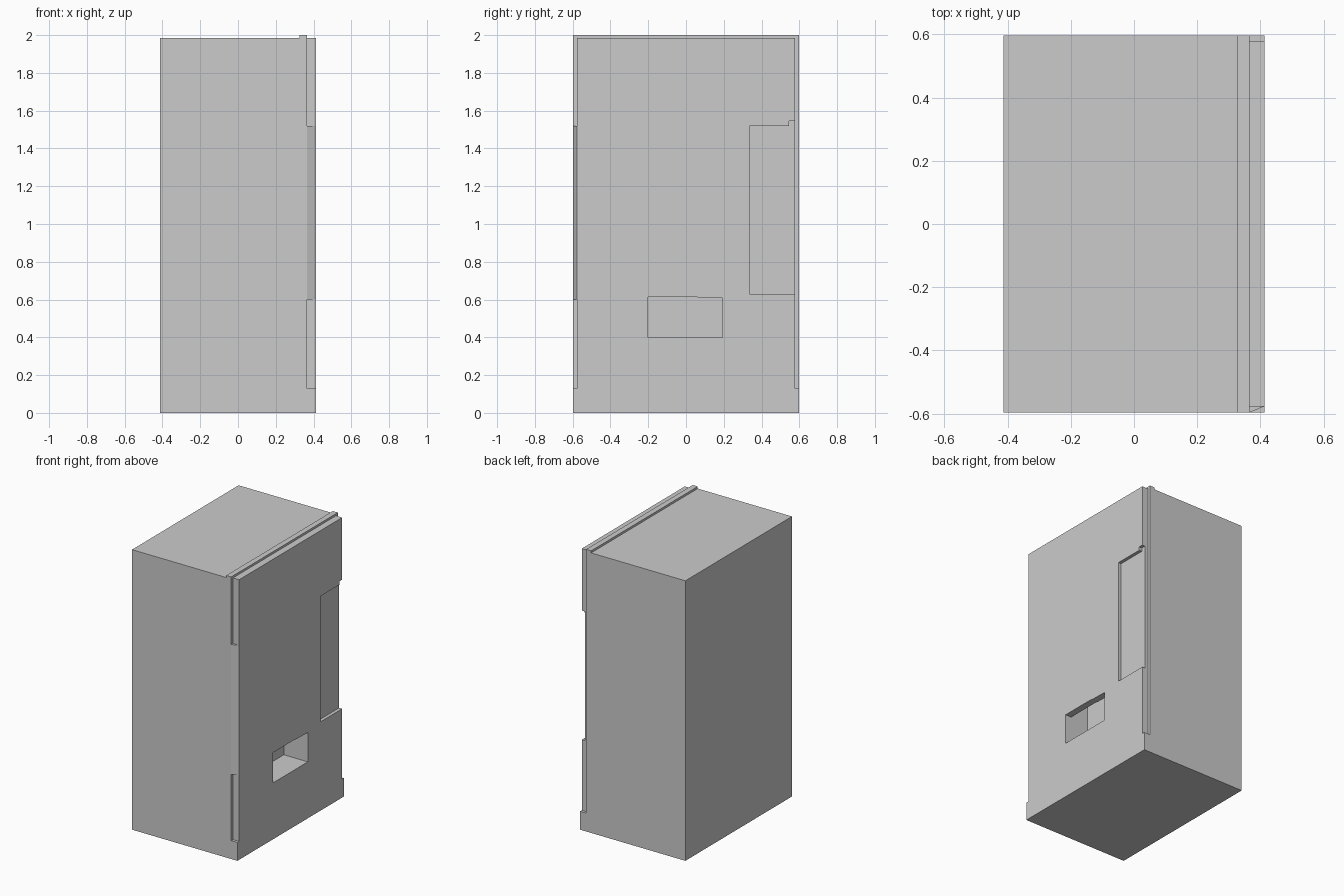
import bpy, bmesh
from mathutils import Vector

if "Cube" in bpy.data.objects:
    bpy.data.objects.remove(bpy.data.objects["Cube"])

X, Y = 0.413, 0.597        # half sizes of the cabinet
DOOR_X, DOOR_Y = 0.365, 0.577


def prism(name, pts, axis, lo, hi):
    """Extrude a 2D outline along an axis (outline uses the other two axes in order)."""
    def place(p, d):
        c = list(p)
        c.insert("xyz".index(axis), d)
        return Vector(c)
    bm = bmesh.new()
    face = bm.faces.new([bm.verts.new(place(p, lo)) for p in pts])
    ext = bmesh.ops.extrude_face_region(bm, geom=[face])
    move = place((0, 0), hi - lo)
    bmesh.ops.translate(bm, vec=move, verts=[v for v in ext["geom"] if isinstance(v, bmesh.types.BMVert)])
    bmesh.ops.recalc_face_normals(bm, faces=bm.faces)
    mesh = bpy.data.meshes.new(name)
    bm.to_mesh(mesh)
    bm.free()
    obj = bpy.data.objects.new(name, mesh)
    bpy.context.collection.objects.link(obj)
    return obj


def rect(a0, a1, b0, b1):
    return [(a0, b0), (a1, b0), (a1, b1), (a0, b1)]


def cut(target, cutter):
    """Subtract the cutter, apply the result and discard the cutter."""
    cutter.hide_render = True
    mod = target.modifiers.new("cut", 'BOOLEAN')
    mod.operation, mod.solver, mod.object = 'DIFFERENCE', 'EXACT', cutter
    bpy.context.view_layer.objects.active = target
    bpy.ops.object.modifier_apply(modifier=mod.name)
    bpy.data.objects.remove(cutter)


# Cabinet: side profile with base lip and raised top rim
cabinet = prism("cabinet", [(-X, 0), (X, 0), (X, 0.13), (DOOR_X, 0.13), (DOOR_X, 2.0),
                            (0.326, 2.0), (0.326, 1.985), (-X, 1.985)], 'y', -Y, Y)
# Dispensing chute, rising behind the door
cut(cabinet, prism("chute_cutter", rect(-0.2, 0.192, 0.4, 0.75), 'x', 0.225, 0.39))

# Door panel
door = prism("door", rect(-DOOR_Y, DOOR_Y, 0.13, 1.985), 'x', DOOR_X, X)
# Pickup opening
cut(door, prism("slot_cutter", [(-0.2, 0.4), (0.192, 0.4), (0.192, 0.608), (0.06, 0.61),
                                (0.06, 0.614), (-0.2, 0.614)], 'x', 0.3, 0.5))
# Control recess, open on the side, with a small notch on top
cut(door, prism("recess_cutter", [(0.335, 0.63), (0.7, 0.63), (0.7, 1.545), (0.545, 1.545),
                                  (0.545, 1.52), (0.335, 1.52)], 'x', 0.39, 0.5))

# Tapered hinge cover filling the gap beside the door
prism("hinge_cover", [(DOOR_X, -Y), (X, -DOOR_Y), (DOOR_X, -DOOR_Y)], 'z', 0.6, 1.52)
